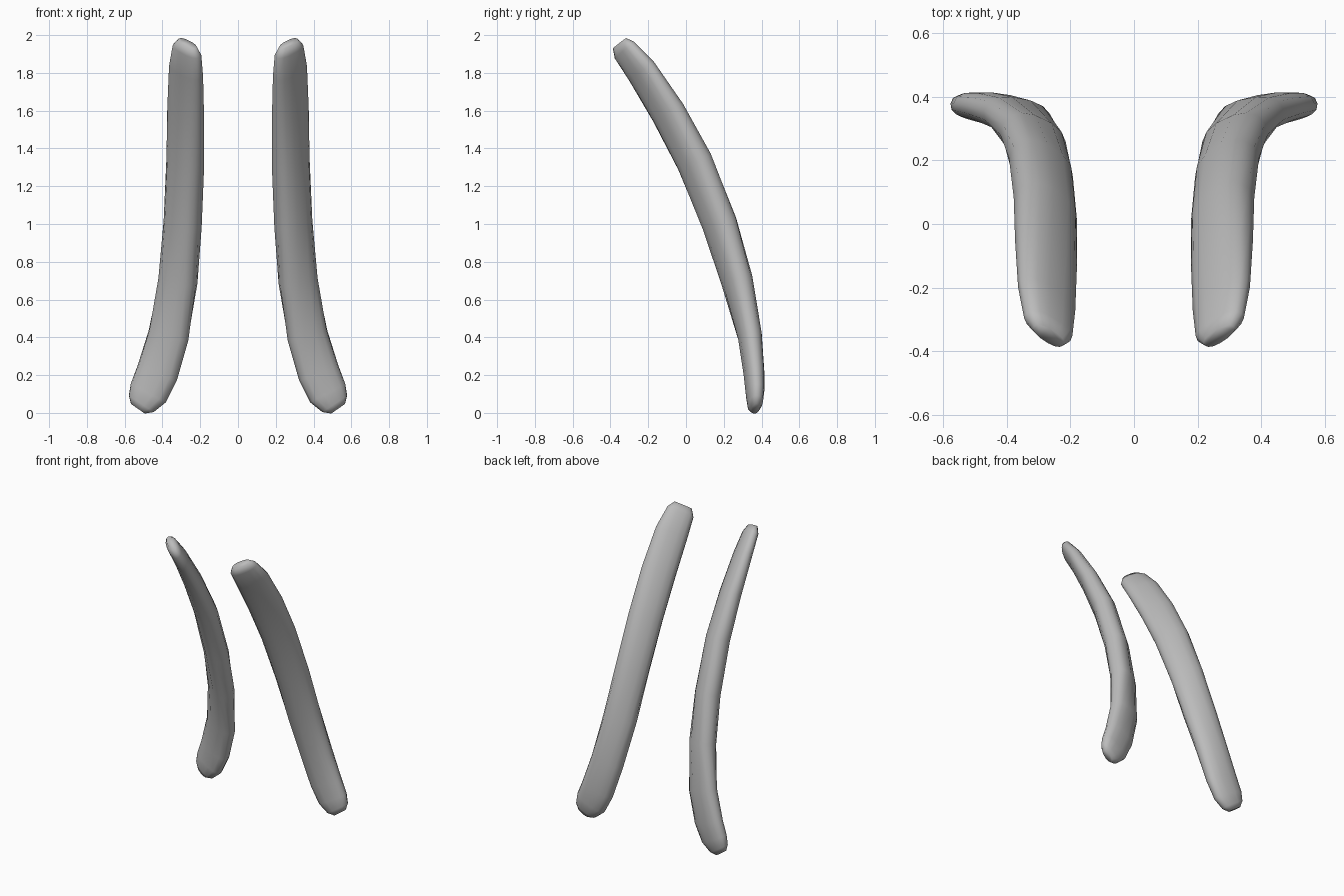
import bpy, bmesh
from math import cos, sin, pi, radians, copysign
from mathutils import Vector

cube = bpy.data.objects.get("Cube")
if cube:
    bpy.data.objects.remove(cube)

grey = bpy.data.materials.new("plain grey")
grey.use_nodes = True
grey.diffuse_color = (0.5, 0.5, 0.5, 1)
grey.node_tree.nodes["Principled BSDF"].inputs["Base Color"].default_value = (0.5, 0.5, 0.5, 1)

SIDES = 14

# Stations from foot to tip: centre x, y, z, half width, half thickness, twist in degrees
STATIONS = [
    (.530, .367, .022, .045, .022, 8),
    (.512, .367, .048, .080, .038, 8),
    (.475, .366, .105, .106, .046, 8),
    (.428, .360, .21, .112, .052, 9),
    (.368, .338, .41, .110, .060, 13),
    (.318, .270, .70, .108, .071, 28),
    (.293, .178, 1.0, .109, .075, 40),
    (.279, .045, 1.33, .112, .073, 45),
    (.277, -.095, 1.59, .113, .062, 46),
    (.275, -.236, 1.81, .107, .049, 46),
    (.270, -.325, 1.92, .090, .040, 46),
    (.268, -.352, 1.957, .060, .024, 46),
]


def rounded(v):
    """Push a circle coordinate outward for a slightly boxy oval."""
    return copysign(abs(v) ** 0.85, v)


def build_bar(name, side):
    bm = bmesh.new()
    centres = [Vector(s[:3]) for s in STATIONS]
    rings = []
    for i, (_, _, _, half_w, half_t, twist) in enumerate(STATIONS):
        # Section lies square to the path
        tangent = (centres[min(i + 1, len(centres) - 1)] - centres[max(i - 1, 0)]).normalized()
        across = Vector((cos(radians(twist)), sin(radians(twist)), 0))
        across = (across - tangent * across.dot(tangent)).normalized()
        through = tangent.cross(across)
        ring = []
        for k in range(SIDES):
            a = 2 * pi * k / SIDES
            p = centres[i] + across * half_w * rounded(cos(a)) + through * half_t * rounded(sin(a))
            ring.append(bm.verts.new((p.x * side, p.y, p.z)))
        rings.append(ring)
    # Skin between sections, then close both ends
    for low, high in zip(rings, rings[1:]):
        for k in range(SIDES):
            n = (k + 1) % SIDES
            bm.faces.new((low[k], low[n], high[n], high[k]))
    bm.faces.new(rings[0])
    bm.faces.new(rings[-1])
    bmesh.ops.recalc_face_normals(bm, faces=bm.faces)
    for f in bm.faces:
        f.smooth = True
    mesh = bpy.data.meshes.new(name)
    bm.to_mesh(mesh)
    bm.free()
    mesh.materials.append(grey)
    bpy.context.collection.objects.link(bpy.data.objects.new(name, mesh))


build_bar("left_curved_bar", 1)
build_bar("right_curved_bar", -1)
